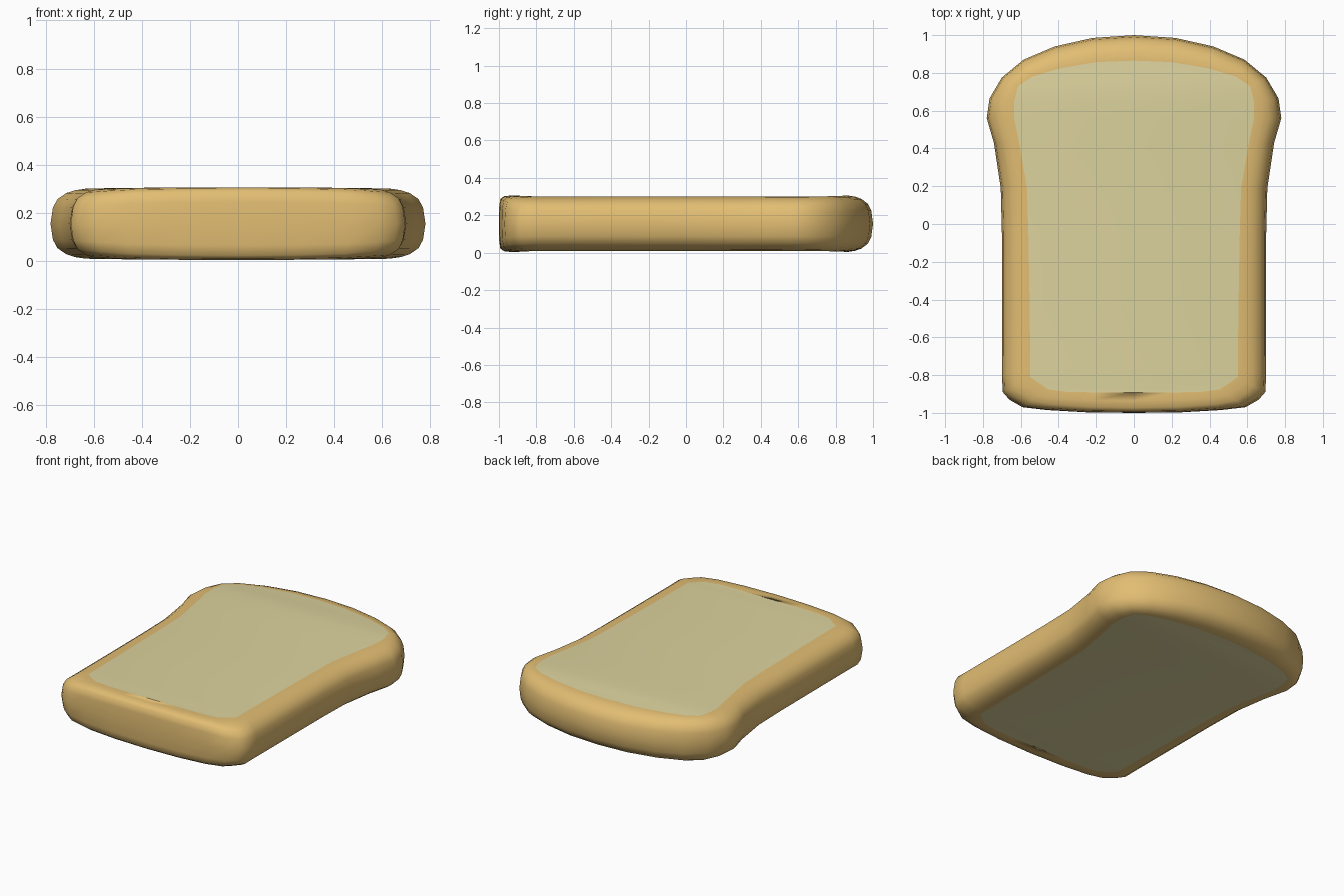
import bpy, bmesh

if "Cube" in bpy.data.objects:
    bpy.data.objects.remove(bpy.data.objects["Cube"])

# Half outline, back centre to front centre:
# crust edge x, y, crumb edge x, y, squareness of the crust profile
OUTLINE = [
    (0.00, 1.00, 0.00, 0.865, 0.0), (0.22, 0.985, 0.20, 0.857, 0.0),
    (0.42, 0.94, 0.39, 0.825, 0.0), (0.585, 0.87, 0.54, 0.78, 0.0),
    (0.70, 0.775, 0.615, 0.73, 0.0), (0.765, 0.665, 0.635, 0.65, 0.0),
    (0.78, 0.56, 0.635, 0.56, 0.0), (0.742, 0.43, 0.605, 0.41, 0.0),
    (0.706, 0.19, 0.567, 0.19, 0.0), (0.70, -0.05, 0.56, -0.05, 0.0),
    (0.70, -0.45, 0.553, -0.45, 0.0), (0.70, -0.80, 0.55, -0.76, 0.0),
    (0.695, -0.89, 0.55, -0.81, 0.1), (0.66, -0.93, 0.50, -0.845, 0.2),
    (0.59, -0.97, 0.455, -0.875, 0.4), (0.46, -0.985, 0.36, -0.888, 0.7),
    (0.25, -0.997, 0.20, -0.892, 0.9), (0.00, -1.00, 0.00, -0.892, 1.0),
]
# Crust profiles from crumb edge to rim: fraction outwards, half thickness
ROUND = [(0, .145), (.3, .139), (.55, .127), (.8, .102), (.93, .067), (1, 0)]
SQUARE = [(0, .15), (.4, .151), (.75, .147), (.93, .133), (.99, .09), (1, 0)]
MID = 0.155


def material(name, rgb):
    m = bpy.data.materials.new(name)
    m.diffuse_color = (*rgb, 1)
    m.use_nodes = True
    m.node_tree.nodes["Principled BSDF"].inputs["Base Color"].default_value = m.diffuse_color
    return m


n = len(OUTLINE)
loop = [(1, p) for p in OUTLINE] + [(-1, p) for p in OUTLINE[-2:0:-1]]
bm = bmesh.new()

# Crust: rings from the top crumb edge, round the rim, to the bottom crumb edge
steps = [(i, 1) for i in range(6)] + [(i, -1) for i in range(4, -1, -1)]
rings = []
for i, side in steps:
    ring = []
    for sx, (xo, yo, xi, yi, k) in loop:
        t = ROUND[i][0] * (1 - k) + SQUARE[i][0] * k
        h = ROUND[i][1] * (1 - k) + SQUARE[i][1] * k
        # slightly thicker along the centre line
        h *= 1 + 0.04 * (1 - k) * max(0, 1 - (xo / 0.78) ** 2)
        ring.append(bm.verts.new((sx * (xi + (xo - xi) * t),
                                  yi + (yo - yi) * t, MID + side * h)))
    rings.append(ring)
for a, b in zip(rings, rings[1:]):
    for j in range(len(loop)):
        q = (j + 1) % len(loop)
        bm.faces.new((a[j], a[q], b[q], b[j]))

# Crumb: strips across the slice on both faces
for ring in (rings[0], rings[-1]):
    for j in range(n - 1):
        vs = [ring[j], ring[j + 1], ring[-j - 1], ring[-j]]
        bm.faces.new(list(dict.fromkeys(vs))).material_index = 1

bmesh.ops.recalc_face_normals(bm, faces=bm.faces)
mesh = bpy.data.meshes.new("bread_slice")
bm.to_mesh(mesh)
bm.free()
mesh.materials.append(material("crust", (0.76, 0.51, 0.17)))
mesh.materials.append(material("crumb", (0.72, 0.65, 0.34)))
mesh.shade_smooth()
slice_obj = bpy.data.objects.new("bread_slice", mesh)
bpy.context.collection.objects.link(slice_obj)
